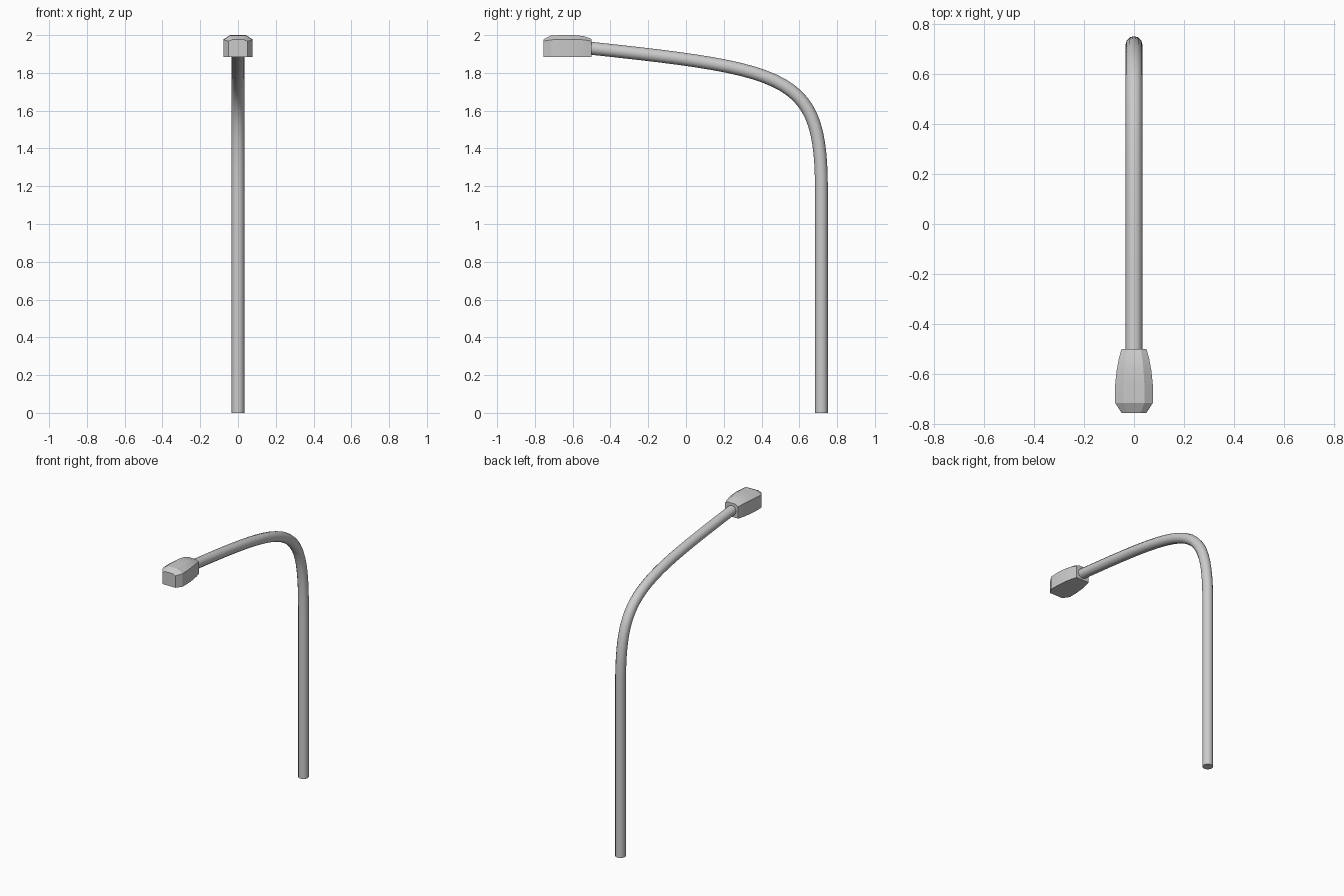
import bpy, bmesh, math

if "Cube" in bpy.data.objects:
    bpy.data.objects.remove(bpy.data.objects["Cube"])

# Pole: straight shaft bending into a long arm, swept round tube
curve = bpy.data.curves.new("pole", 'CURVE')
curve.dimensions = '3D'
curve.bevel_depth = 0.034
curve.bevel_resolution = 4
curve.use_fill_caps = True
curve.resolution_u = 24
spline = curve.splines.new('BEZIER')
spline.bezier_points.add(2)
path = [  # (y, z) of left handle, point, right handle
    ((0.717, -0.1), (0.717, 0), (0.717, 0.4)),
    ((0.717, 0.8), (0.717, 1.17), (0.717, 1.78)),
    ((0.58, 1.815), (-0.51, 1.931), (-0.6, 1.94)),
]
for bp, (left, mid, right) in zip(spline.bezier_points, path):
    bp.handle_left_type = bp.handle_right_type = 'FREE'
    bp.handle_left, bp.co, bp.handle_right = [(0, *p) for p in (left, mid, right)]
pole = bpy.data.objects.new("pole", curve)
bpy.context.collection.objects.link(pole)
bpy.context.view_layer.objects.active = pole
pole.select_set(True)
bpy.ops.object.convert(target='MESH')
bpy.ops.object.shade_smooth_by_angle(angle=math.radians(40))

# Lamp head: lofted along y from (y, half width, shoulder z, top z)
stations = [
    (-0.755, 0.050, 1.968, 1.977),
    (-0.715, 0.076, 1.975, 1.998),
    (-0.650, 0.076, 1.978, 2.000),
    (-0.590, 0.070, 1.978, 2.000),
    (-0.540, 0.061, 1.975, 1.994),
    (-0.500, 0.050, 1.968, 1.980),
]
bottom = 1.885
bm = bmesh.new()
rings = []
for y, w, zs, zt in stations:
    section = [(-w, bottom), (w, bottom), (w, zs), (0.55 * w, zt), (-0.55 * w, zt), (-w, zs)]
    rings.append([bm.verts.new((x, y, z)) for x, z in section])
for a, b in zip(rings, rings[1:]):
    for i in range(6):
        j = (i + 1) % 6
        bm.faces.new((a[i], a[j], b[j], b[i]))
bm.faces.new(rings[0])
bm.faces.new(rings[-1])
bmesh.ops.recalc_face_normals(bm, faces=bm.faces)
mesh = bpy.data.meshes.new("lamp_head")
bm.to_mesh(mesh)
bm.free()
head = bpy.data.objects.new("lamp_head", mesh)
bpy.context.collection.objects.link(head)
bpy.ops.object.select_all(action='DESELECT')
bpy.context.view_layer.objects.active = head
head.select_set(True)
bpy.ops.object.shade_smooth_by_angle(angle=math.radians(20))
